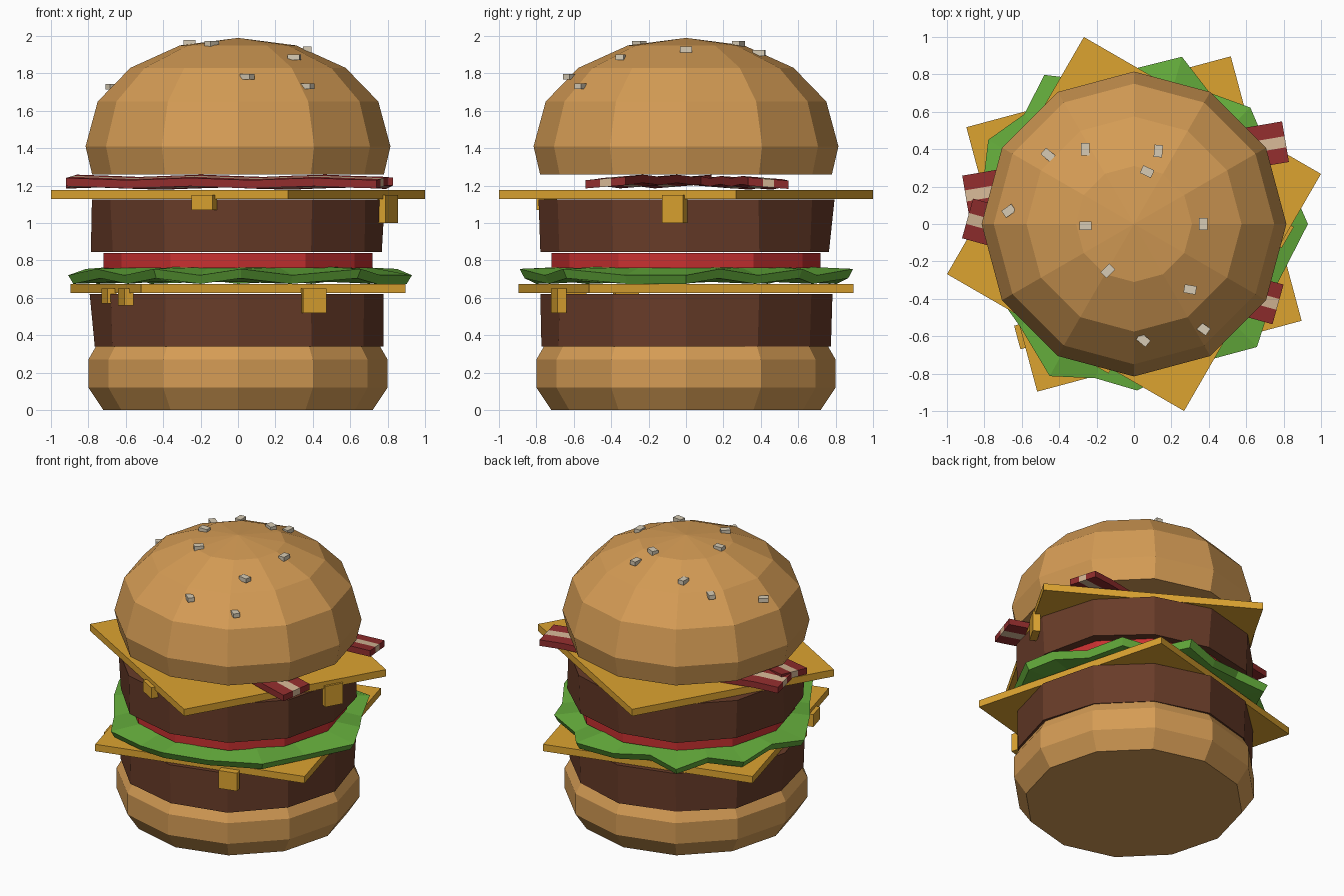
import bpy, math, random
from mathutils import Matrix, Vector

if "Cube" in bpy.data.objects:
    bpy.data.objects.remove(bpy.data.objects["Cube"])

random.seed(4)


def material(name, rgb):
    m = bpy.data.materials.new(name)
    m.diffuse_color = (*rgb, 1)
    m.use_nodes = True
    m.node_tree.nodes["Principled BSDF"].inputs["Base Color"].default_value = m.diffuse_color
    return m


BUN = material("bun", (0.66, 0.33, 0.09))
MEAT = material("meat", (0.14, 0.045, 0.022))
CHEESE = material("cheese", (0.72, 0.37, 0.03))
GREEN = material("lettuce", (0.13, 0.42, 0.045))
RED = material("tomato", (0.58, 0.03, 0.03))
BACON = material("bacon", (0.28, 0.026, 0.026))
FAT = material("bacon_fat", (0.66, 0.47, 0.3))
SEED = material("seed", (0.68, 0.6, 0.46))


def add(name, verts, faces, *mats):
    me = bpy.data.meshes.new(name)
    me.from_pydata(verts, [], faces)
    for m in mats:
        me.materials.append(m)
    ob = bpy.data.objects.new(name, me)
    bpy.context.collection.objects.link(ob)
    return ob


def loft(name, rings, mat, apex=None):
    """Skin equal-sized rings from bottom to top, closing both ends."""
    n = len(rings[0])
    verts = [v for ring in rings for v in ring]
    faces = [(k * n + i, k * n + (i + 1) % n, (k + 1) * n + (i + 1) % n, (k + 1) * n + i)
             for k in range(len(rings) - 1) for i in range(n)]
    faces.append(tuple(reversed(range(n))))
    top = (len(rings) - 1) * n
    if apex:
        verts.append(apex)
        faces += [(top + i, top + (i + 1) % n, len(verts) - 1) for i in range(n)]
    else:
        faces.append(tuple(range(top, top + n)))
    return add(name, verts, faces, mat)


def ring(r, z, n=12, jitter=0.0):
    pts = []
    for i in range(n):
        a, q = math.tau * i / n, r + random.uniform(-jitter, jitter)
        pts.append((q * math.cos(a), q * math.sin(a), z))
    return pts


def box(name, centre, size, yaw, mat):
    rot = Matrix.Translation(centre) @ Matrix.Rotation(math.radians(yaw), 4, 'Z')
    rings = [[tuple(rot @ Vector((sx * size[0] / 2, sy * size[1] / 2, sz * size[2] / 2)))
              for sx, sy in ((-1, -1), (1, -1), (1, 1), (-1, 1))] for sz in (-1, 1)]
    return loft(name, rings, mat)


# Buns
loft("bottom_bun", [ring(r, z) for r, z in ((0.72, 0), (0.80, 0.12), (0.80, 0.27), (0.76, 0.34))], BUN)
DOME = [(0.78, 1.26), (0.815, 1.41), (0.75, 1.65), (0.575, 1.83), (0.31, 1.95)]
loft("top_bun", [ring(r, z) for r, z in DOME], BUN, (0, 0, 1.99))

# Patties, slightly uneven
for name, z in (("lower_patty", 0.34), ("upper_patty", 0.845)):
    loft(name, [ring(0.775, z, jitter=0.012), ring(0.785, z + 0.28, jitter=0.012)], MEAT)

# Cheese slices
S = 1.035 * math.sqrt(2)
box("lower_cheese", (0, 0, 0.65), (S, S, 0.05), 15, CHEESE)
box("upper_cheese", (0, 0, 1.153), (S, S, 0.05), -30, CHEESE)

# Cheese drips: x, y, bottom, top, yaw along the slice edge
for i, (x, y, z0, z1, yaw) in enumerate((
        (-0.18, -0.745, 1.07, 1.15, -30), (0.80, -0.06, 1.00, 1.15, 60),
        (0.405, -0.68, 0.52, 0.65, 15), (-0.69, -0.32, 0.57, 0.65, 105),
        (-0.60, -0.60, 0.56, 0.65, 105))):
    box(f"cheese_drip_{i + 1}", (x, y, (z0 + z1) / 2), (0.13, 0.05, z1 - z0), yaw, CHEESE)

# Lettuce with a ragged, ruffled rim: angle, radius
RIM = [(0, .93), (12, .87), (28, .82), (45, .88), (60, .81), (74, .93), (90, .83),
       (108, .81), (121, .93), (135, .83), (150, .90), (168, .83), (184, .91), (204, .83),
       (222, .82), (241, .93), (256, .85), (271, .89), (291, .81), (315, .93), (337, .83)]


def leaf_ring(scale, z, wave):
    return [(r * scale * math.cos(math.radians(a)), r * scale * math.sin(math.radians(a)),
             z + wave * (1 if i % 2 else -1)) for i, (a, r) in enumerate(RIM)]


loft("lettuce", [leaf_ring(0.75, 0.685, 0), leaf_ring(0.97, 0.69, 0.015),
                 leaf_ring(1.0, 0.738, 0.017), leaf_ring(0.75, 0.765, 0)], GREEN)

# Tomato
loft("tomato", [ring(0.72, 0.76), ring(0.72, 0.84)], RED)


# Bacon strips: wavy ribbons with a pale middle stripe
def bacon(name, start, end, z, phase, tilt):
    a, b = Vector((*start, 0)), Vector((*end, 0))
    side = Vector((0, 0, 1)).cross((b - a).normalized())
    across = (-0.11, -0.03, 0.03, 0.11)
    n, verts, faces, idx = 10, [], [], []
    for k in range(n + 1):
        wave = 0.006 * math.sin(k * 1.6 + phase)
        for lift in (-0.022, 0.022):
            for s in across:
                p = a.lerp(b, k / n) + side * s
                verts.append((p.x, p.y, z + wave + lift + tilt * s))
    for k in range(n):
        o, q = k * 8, k * 8 + 8
        for j in range(3):
            faces += [(o + j, o + j + 1, q + j + 1, q + j),
                      (o + 4 + j, q + 4 + j, q + 5 + j, o + 5 + j)]
            idx += [int(j == 1)] * 2
        faces += [(o, q, q + 4, o + 4), (o + 3, o + 7, q + 7, q + 3)]
        idx += [0, 0]
    e = n * 8
    for j in range(3):
        faces += [(j, j + 4, j + 5, j + 1), (e + j, e + j + 1, e + j + 5, e + j + 4)]
        idx += [int(j == 1)] * 2
    ob = add(name, verts, faces, BACON, FAT)
    for poly, m in zip(ob.data.polygons, idx):
        poly.material_index = m


bacon("bacon_strip_1", (-0.90, 0.15), (0.81, 0.44), 1.215, 0.0, -0.08)
bacon("bacon_strip_2", (-0.89, 0.03), (0.77, -0.43), 1.222, 1.5, 0.08)


# Sesame seeds resting on the dome: x, y, yaw
def dome_height(r):
    profile = DOME + [(0, 1.99)]
    for (r0, z0), (r1, z1) in zip(profile[1:], profile[2:]):
        if r1 <= r <= r0:
            return z0 + (z1 - z0) * (r0 - r) / (r0 - r1)
    return 1.41


for i, (x, y, yaw) in enumerate((
        (-.46, .37, -40), (-.26, .40, 90), (.13, .39, 85), (.07, .28, -25), (-.67, .07, 35),
        (-.26, -.01, 0), (.37, 0, 90), (-.14, -.25, 45), (.30, -.35, -10), (.37, -.56, -35),
        (.05, -.62, -40))):
    box(f"sesame_seed_{i + 1}", (x, y, dome_height(math.hypot(x, y) * 1.01) + 0.007),
        (0.065, 0.045, 0.03), yaw, SEED)
